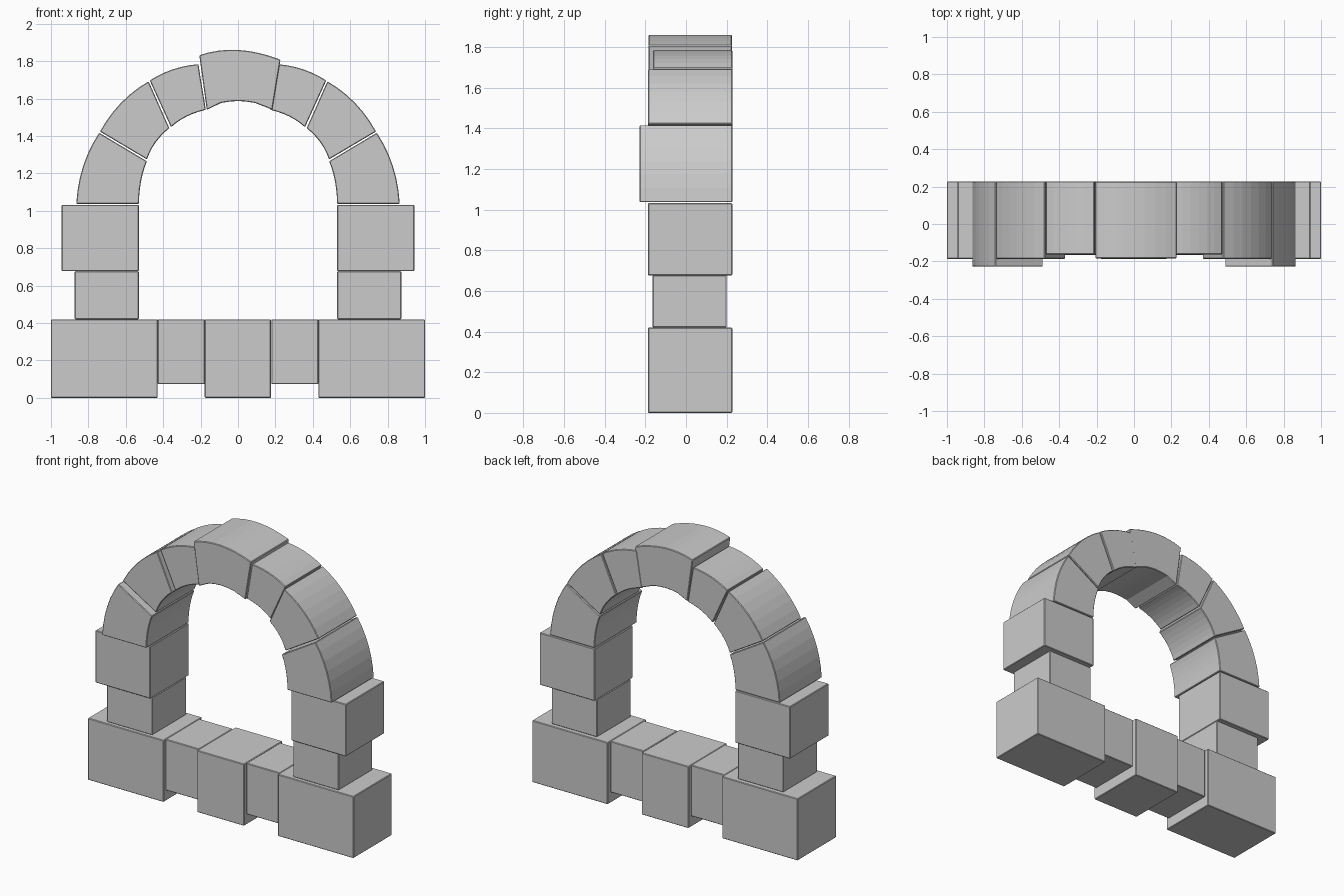
import bpy

if "Cube" in bpy.data.objects:
    bpy.data.objects.remove(bpy.data.objects["Cube"])

FRONT, BACK = -0.187, 0.228


def extrude(name, pts, y0, y1, flip=False):
    """Extrude an x-z outline from y0 to y1 as a stone with fine chipped edges."""
    if flip:
        pts = [(-x, z) for x, z in reversed(pts)]
    n = len(pts)
    verts = [(x, y, z) for y in (y0, y1) for x, z in pts]
    faces = [tuple(range(n)), tuple(range(2 * n - 1, n - 1, -1))]
    faces += [(i, i + n, (i + 1) % n + n, (i + 1) % n) for i in range(n)]
    me = bpy.data.meshes.new(name)
    me.from_pydata(verts, [], faces)
    ob = bpy.data.objects.new(name, me)
    bpy.context.collection.objects.link(ob)
    bev = ob.modifiers.new("edge", 'BEVEL')
    bev.width = 0.004
    bev.segments = 1
    bev.limit_method = 'ANGLE'
    bev.angle_limit = 0.8
    return ob


def box(name, x0, x1, z0, z1, y0, y1, flip=False):
    return extrude(name, [(x0, z0), (x1, z0), (x1, z1), (x0, z1)], y0, y1, flip)


def curve(a, m, b, n=6):
    """Points of a smooth curve from a through m to b."""
    out = []
    for i in range(n + 1):
        t = i / n
        wa, wm, wb = (1 - t) * (1 - 2 * t), 4 * t * (1 - t), t * (2 * t - 1)
        out.append(tuple(wa * p + wm * q + wb * r for p, q, r in zip(a, m, b)))
    return out


# Outer and inner curves of each arch stone, right-hand side, and its front y
ARCH = {
    "springer_stone": ([(0.865, 1.037), (0.828, 1.24), (0.742, 1.417)],
                       [(0.487, 1.265), (0.518, 1.16), (0.53, 1.037)], -0.228),
    "haunch_stone": ([(0.738, 1.424), (0.625, 1.578), (0.478, 1.692)],
                     [(0.367, 1.442), (0.44, 1.366), (0.487, 1.275)], FRONT),
    "upper_arch_stone": ([(0.472, 1.697), (0.347, 1.757), (0.212, 1.784)],
                         [(0.172, 1.54), (0.275, 1.504), (0.358, 1.447)], -0.162),
}

for side, flip in (("right", False), ("left", True)):
    # Base and pillar stones
    box(f"{side}_base_stone", 0.43, 1.0, 0, 0.42, FRONT, BACK, flip)
    box(f"{side}_sill_stone", 0.178, 0.43, 0.073, 0.42, -0.165, 0.2, flip)
    box(f"{side}_lower_pillar", 0.53, 0.873, 0.42, 0.677, -0.164, 0.2, flip)
    box(f"{side}_upper_pillar", 0.53, 0.943, 0.677, 1.032, FRONT, BACK, flip)
    # Arch stones
    for name, (outer, inner, y0) in ARCH.items():
        extrude(f"{side}_{name}", curve(*outer) + curve(*inner), y0, BACK, flip)

# Centre sill stone
box("centre_sill_stone", -0.178, 0.176, 0, 0.42, FRONT, BACK)

# Keystone, standing proud of the arch
top = curve((0.227, 1.808), (0.0, 1.86), (-0.207, 1.832), 8)
under = [(-0.167, 1.54), (-0.09, 1.577), (-0.045, 1.584), (0.0, 1.587),
         (0.045, 1.584), (0.09, 1.577), (0.183, 1.541)]
extrude("keystone", top + under, -0.184, 0.226)
